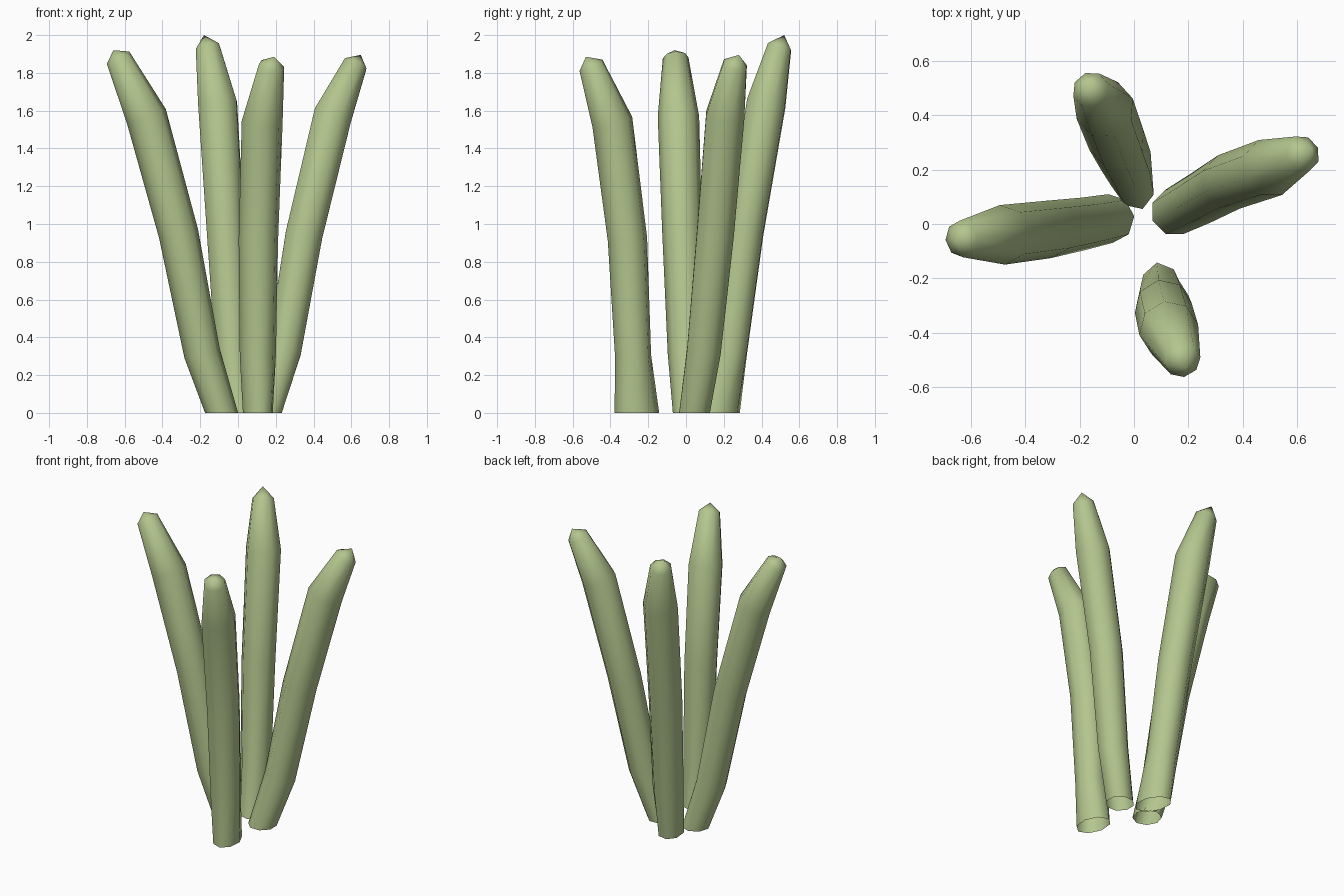
import bpy, bmesh, math
from mathutils import Vector

if "Cube" in bpy.data.objects:
    bpy.data.objects.remove(bpy.data.objects["Cube"])

SIDES = 8
RADII = [None, 0.097, 0.106, 0.110, 0.068]

green = bpy.data.materials.new("stalk_green")
green.diffuse_color = (0.45, 0.56, 0.27, 1)
green.use_nodes = True
green.node_tree.nodes["Principled BSDF"].inputs["Base Color"].default_value = green.diffuse_color


def make_stalk(name, path, apex, base_a, base_b, base_angle):
    """Eight-sided tapering tube along a path, open at the foot, pointed tip."""
    pts = [Vector(p) for p in path]
    tip = Vector(apex)
    chain = pts + [tip]
    bm = bmesh.new()
    rings = []
    for i, p in enumerate(pts):
        if i == 0:
            # flat oval foot on the ground
            u = Vector((math.cos(base_angle), math.sin(base_angle), 0))
            v = Vector((-u.y, u.x, 0))
            ru, rv = base_a, base_b
        else:
            d = ((chain[i] - chain[i - 1]).normalized()
                 + (chain[i + 1] - chain[i]).normalized()).normalized()
            u = Vector((math.cos(base_angle), math.sin(base_angle), 0))
            u = (u - d * u.dot(d)).normalized()
            v = d.cross(u)
            ru = rv = RADII[i]
        rings.append([bm.verts.new(p + u * ru * math.cos(t) + v * rv * math.sin(t))
                      for t in (2 * math.pi * k / SIDES for k in range(SIDES))])
    top = bm.verts.new(tip)
    for k in range(SIDES):
        n = (k + 1) % SIDES
        for a, b in zip(rings, rings[1:]):
            bm.faces.new((a[k], a[n], b[n], b[k]))
        bm.faces.new((rings[-1][k], rings[-1][n], top))
    for f in bm.faces:
        f.smooth = True
    mesh = bpy.data.meshes.new(name)
    bm.to_mesh(mesh)
    bm.free()
    mesh.materials.append(green)
    bpy.context.collection.objects.link(bpy.data.objects.new(name, mesh))


# four stalks leaning outwards
make_stalk("left_stalk",
           [(-0.087, 0.02, 0), (-0.19, 0.0, 0.315), (-0.315, -0.02, 0.95),
            (-0.485, -0.04, 1.57), (-0.635, -0.055, 1.88)],
           (-0.66, -0.06, 1.92), 0.088, 0.09, math.radians(185))
make_stalk("back_stalk",
           [(-0.01, 0.17, 0), (-0.03, 0.232, 0.32), (-0.065, 0.31, 0.95),
            (-0.108, 0.425, 1.64), (-0.16, 0.495, 1.935)],
           (-0.18, 0.52, 2.0), 0.122, 0.08, math.radians(110))
make_stalk("right_stalk",
           [(0.15, 0.045, 0), (0.245, 0.095, 0.33), (0.35, 0.155, 0.945),
            (0.502, 0.208, 1.575), (0.622, 0.26, 1.845)],
           (0.65, 0.28, 1.895), 0.088, 0.088, math.radians(23))
make_stalk("front_stalk",
           [(0.105, -0.26, 0), (0.105, -0.28, 0.3), (0.108, -0.31, 0.92),
            (0.128, -0.39, 1.54), (0.178, -0.503, 1.84)],
           (0.19, -0.53, 1.885), 0.12, 0.08, math.radians(280))
